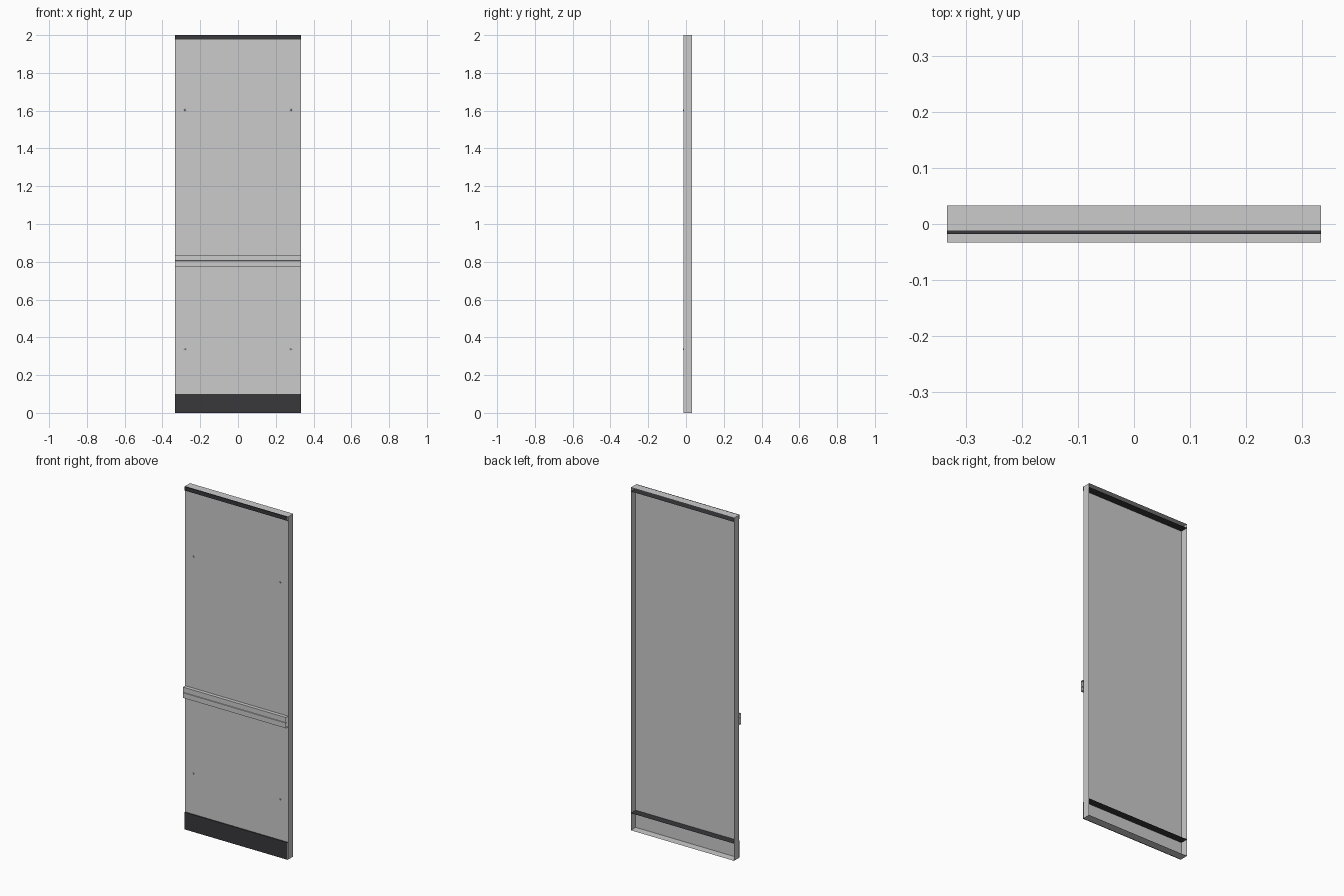
import bpy, bmesh, math

if "Cube" in bpy.data.objects:
    bpy.data.objects.remove(bpy.data.objects["Cube"])

W = 0.333            # half width
BACK = 0.033         # open rear edge of the tray
FACE = -0.012        # front of the sheet panel
TRIM = -0.018        # front of the dark trims
RAIL = -0.032        # front of the rail

dark = bpy.data.materials.new("dark_trim")
dark.diffuse_color = (0.04, 0.04, 0.045, 1)
dark.use_nodes = True
dark.node_tree.nodes["Principled BSDF"].inputs["Base Color"].default_value = dark.diffuse_color


def finish(bm, name, mat=None):
    me = bpy.data.meshes.new(name)
    bm.to_mesh(me)
    bm.free()
    ob = bpy.data.objects.new(name, me)
    bpy.context.collection.objects.link(ob)
    if mat:
        me.materials.append(mat)
    return ob


def folded_sheet(name, profile, mat=None):
    """Sweep an open (y, z) profile across the full width."""
    bm = bmesh.new()
    rows = [[bm.verts.new((x, y, z)) for y, z in profile] for x in (-W, W)]
    for i in range(len(profile) - 1):
        bm.faces.new((rows[0][i], rows[0][i + 1], rows[1][i + 1], rows[1][i]))
    return finish(bm, name, mat)


# sheet metal tray, open at the rear
bm = bmesh.new()
bmesh.ops.create_cube(bm, size=1)
for v in bm.verts:
    v.co.x *= 2 * W
    v.co.y = BACK if v.co.y > 0 else FACE
    v.co.z = 2 if v.co.z > 0 else 0
rear = [f for f in bm.faces if f.normal.y > 0.9]
bmesh.ops.delete(bm, geom=rear, context='FACES_ONLY')
finish(bm, "panel_tray")

# kick plate with a return flange running to the rear
folded_sheet("kick_plate", [(FACE, 0), (TRIM, 0), (TRIM, 0.1), (BACK, 0.1)], dark)

# top trim with a matching flange
folded_sheet("top_trim", [(FACE, 2), (TRIM, 2), (TRIM, 1.977), (BACK, 1.977)], dark)

# open-ended rail with a fine centre groove
folded_sheet("middle_rail", [(FACE, 0.773), (RAIL - 0.001, 0.773), (RAIL - 0.001, 0.803),
                             (RAIL + 0.002, 0.8045), (RAIL - 0.001, 0.806),
                             (RAIL - 0.001, 0.836), (FACE, 0.836)])

# four screw heads
for sx in (-1, 1):
    for z in (0.337, 1.603):
        bm = bmesh.new()
        bmesh.ops.create_cone(bm, cap_ends=True, segments=16, radius1=0.005,
                              radius2=0.004, depth=0.005)
        ob = finish(bm, "screw_head")
        ob.rotation_euler.x = math.pi / 2
        ob.location = (sx * 0.28, FACE - 0.0025, z)
